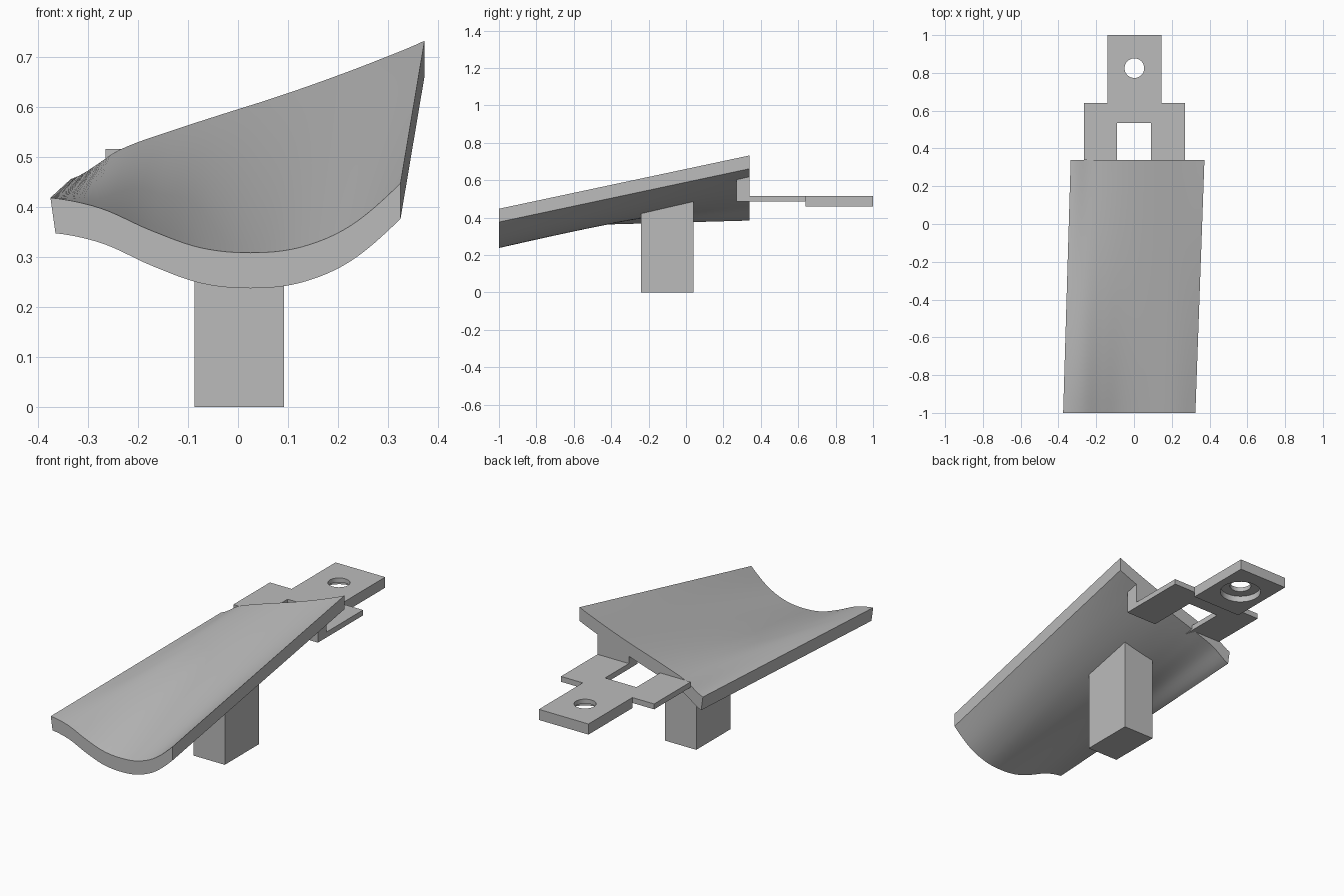
import bpy, bmesh, math

old = bpy.data.objects.get("Cube")
if old:
    bpy.data.objects.remove(old, do_unlink=True)

grey = bpy.data.materials.new("plain grey")
grey.use_nodes = True
tone = (0.5, 0.5, 0.5, 1)
grey.diffuse_color = tone
grey.node_tree.nodes["Principled BSDF"].inputs["Base Color"].default_value = tone


def finish(name, bm):
    bmesh.ops.recalc_face_normals(bm, faces=bm.faces)
    mesh = bpy.data.meshes.new(name)
    bm.to_mesh(mesh)
    bm.free()
    mesh.materials.append(grey)
    obj = bpy.data.objects.new(name, mesh)
    bpy.context.collection.objects.link(obj)
    return obj


def prism(name, outline, z0, z1):
    """Extrude a flat outline between two heights."""
    bm = bmesh.new()
    face = bm.faces.new([bm.verts.new((x, y, z0)) for x, y in outline])
    new = bmesh.ops.extrude_face_region(bm, geom=[face])["geom"]
    for v in new:
        if isinstance(v, bmesh.types.BMVert):
            v.co.z = z1
    return finish(name, bm)


def rect(x0, x1, y0, y1):
    return [(x0, y0), (x1, y0), (x1, y1), (x0, y1)]


def disc(x, y, r, n=48):
    return [(x + r * math.cos(math.tau * i / n), y + r * math.sin(math.tau * i / n))
            for i in range(n)]


def cut(obj, cutter):
    """Drill the cutter out of the object and drop the cutter."""
    cutter.hide_render = True
    mod = obj.modifiers.new("cut", "BOOLEAN")
    mod.operation, mod.solver, mod.object = "DIFFERENCE", "EXACT", cutter
    bpy.context.view_layer.update()
    mesh = bpy.data.meshes.new_from_object(
        obj.evaluated_get(bpy.context.evaluated_depsgraph_get()))
    obj.modifiers.clear()
    obj.data = mesh
    bpy.data.objects.remove(cutter, do_unlink=True)


def spline(knots, u):
    """Smooth curve through evenly spaced heights."""
    last = len(knots) - 1
    i = min(int(u * last), last - 1)
    t = u * last - i
    a, b = knots[i], knots[i + 1]
    ma = (b - knots[i - 1]) / 2 if i else (b - a) * 0.5
    mb = (knots[i + 2] - a) / 2 if i + 2 <= last else (b - a) * 1.15
    return ((2 * t**3 - 3 * t**2 + 1) * a + (t**3 - 2 * t**2 + t) * ma
            + (3 * t**2 - 2 * t**3) * b + (t**3 - t**2) * mb)


# Trough: a curved front section lofted to a tilted, nearly straight back
FRONT = [0.418, 0.397, 0.353, 0.318, 0.308, 0.319, 0.362, 0.447]
BACK = [0.455, 0.515, 0.552, 0.585, 0.617, 0.652, 0.69, 0.732]
COLS, ROWS, THICK = 42, 20, 0.071
bm = bmesh.new()
top, low = [], []
for r in range(ROWS + 1):
    t = r / ROWS
    y = -1 + 1.34 * t
    top.append([])
    low.append([])
    for c in range(COLS + 1):
        u = c / COLS
        x = (-0.375 + 0.7 * u) * (1 - t) + (-0.335 + 0.708 * u) * t
        z = spline(FRONT, u) * (1 - t) + spline(BACK, u) * t
        top[r].append(bm.verts.new((x, y, z)))
        low[r].append(bm.verts.new((x + 0.01 * (1 - u)**4, y, z - THICK)))
for r in range(ROWS):
    for c in range(COLS):
        for g in (top, low):
            bm.faces.new((g[r][c], g[r][c + 1], g[r + 1][c + 1], g[r + 1][c]))
    for c in (0, COLS):
        bm.faces.new((top[r][c], top[r + 1][c], low[r + 1][c], low[r][c]))
for r in (0, ROWS):
    for c in range(COLS):
        bm.faces.new((top[r][c], top[r][c + 1], low[r][c + 1], low[r][c]))
trough = finish("trough", bm)

# Post under the trough, its top sloped to sit inside the shell
post = prism("post", rect(-0.087, 0.092, -0.24, 0.04), 0, 0.44)
for v in post.data.vertices:
    if v.co.z > 0.1 and v.co.y > 0:
        v.co.z = 0.5

# Forked bracket plate with an open window against the trough
Z0, Z1 = 0.487, 0.515
prism("bracket_plate",
      [(-0.265, 0.34), (-0.09, 0.34), (-0.09, 0.535), (0.09, 0.535), (0.09, 0.27),
       (0.27, 0.27), (0.27, 0.64), (-0.265, 0.64)], Z0, Z1)

# Wall joining the right leg to the trough, following its slope
wall = prism("bracket_wall", rect(0.09, 0.27, 0.27, 0.34), Z0 + 0.001, 0.58)
for v in wall.data.vertices:
    if v.co.z > 0.55 and v.co.x > 0.2:
        v.co.z = 0.64
prism("bracket_stub", rect(-0.19, -0.09, 0.27, 0.34), Z0, 0.512)

# Rear tab with a through hole and a wide recess underneath
tab = prism("rear_tab", rect(-0.14, 0.145, 0.64, 1), 0.46, Z1)
cut(tab, prism("hole_cutter", disc(0.002, 0.825, 0.052), 0.4, 0.6))
cut(tab, prism("recess_cutter", disc(0.002, 0.825, 0.1), 0.4, 0.492))

# Smooth shading with sharp edges kept
bpy.ops.object.select_all(action="DESELECT")
for obj in (trough, tab):
    obj.select_set(True)
bpy.context.view_layer.objects.active = trough
bpy.ops.object.shade_smooth_by_angle(angle=math.radians(30))
